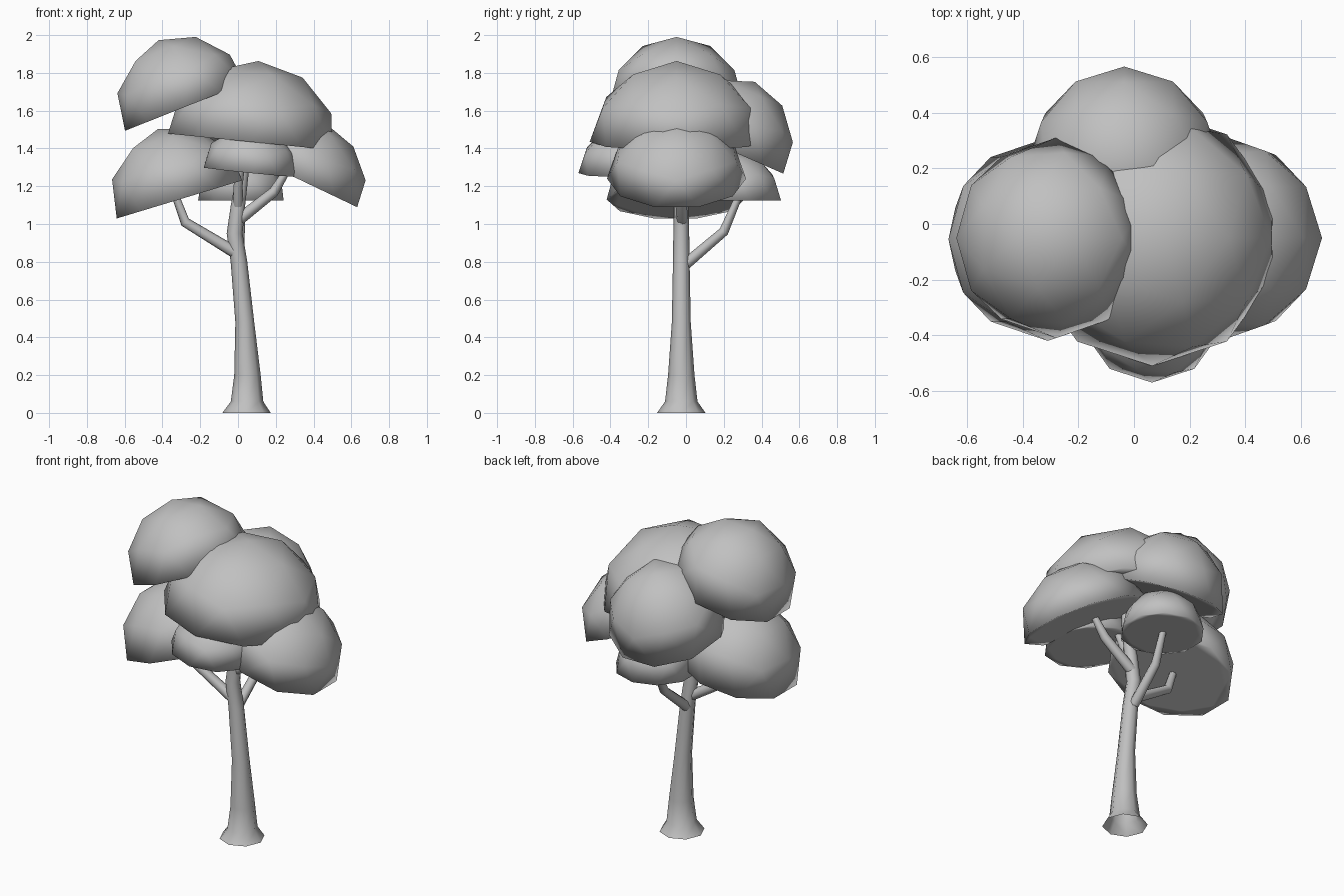
import bpy, bmesh, math
from mathutils import Matrix, Vector

cube = bpy.data.objects.get("Cube")
if cube:
    bpy.data.objects.remove(cube)

grey = bpy.data.materials.new("plain grey")
grey.use_nodes = True
grey.diffuse_color = (0.53, 0.53, 0.53, 1)
grey.node_tree.nodes["Principled BSDF"].inputs["Base Color"].default_value = (0.53, 0.53, 0.53, 1)

UP = Vector((0, 0, 1))


def finish(name, bm, angle):
    """Turn a bmesh into a smooth grey object."""
    bmesh.ops.recalc_face_normals(bm, faces=bm.faces)
    mesh = bpy.data.meshes.new(name)
    bm.to_mesh(mesh)
    bm.free()
    mesh.materials.append(grey)
    obj = bpy.data.objects.new(name, mesh)
    bpy.context.collection.objects.link(obj)
    bpy.ops.object.select_all(action='DESELECT')
    obj.select_set(True)
    bpy.context.view_layer.objects.active = obj
    bpy.ops.object.shade_smooth_by_angle(angle=math.radians(angle))


def tube(name, points, radii, axes, cap_start=True):
    """Eight-sided tapering tube through a list of points."""
    bm = bmesh.new()
    loops = []
    for point, radius, axis in zip(points, radii, axes):
        turn = UP.rotation_difference(axis.normalized())
        steps = [math.tau * i / 8 for i in range(8)]
        loops.append([bm.verts.new(point + turn @ Vector((math.cos(a), math.sin(a), 0)) * radius)
                      for a in steps])
    for low, high in zip(loops, loops[1:]):
        for i in range(8):
            j = (i + 1) % 8
            bm.faces.new((low[i], low[j], high[j], high[i]))
    if cap_start:
        bm.faces.new(loops[0])
    bm.faces.new(loops[-1])
    finish(name, bm, 50)


def branch(name, points, radii):
    points = [Vector(p) for p in points]
    last = len(points) - 1
    axes = [points[min(i + 1, last)] - points[max(i - 1, 0)] for i in range(last + 1)]
    tube(name, points, radii, axes)


def foliage(name, base, axis, radius, height, yaw=0):
    """Tilted low-poly half ball with its lower half pressed flat."""
    bm = bmesh.new()
    bmesh.ops.create_icosphere(bm, subdivisions=2, radius=1)
    for v in bm.verts:
        v.co.z = max(0, v.co.z)
    turn = UP.rotation_difference(Vector(axis).normalized()).to_matrix().to_4x4()
    bm.transform(Matrix.Translation(base) @ turn
                 @ Matrix.Rotation(math.radians(yaw), 4, 'Z')
                 @ Matrix.Diagonal((radius, radius, height, 1)))
    finish(name, bm, 180)


# Trunk: flared foot, slight lean, open underneath
trunk = [(0.045, 0, 0.128), (0.048, 0.06, 0.086), (0.05, 0.2, 0.07), (0.036, 0.48, 0.05),
         (0.005, 0.8, 0.044), (-0.018, 0.95, 0.042), (0.0, 1.1, 0.038), (0.03, 1.3, 0.03),
         (0.05, 1.5, 0.02)]
tube("trunk", [Vector((x, -0.025, z)) for x, z, r in trunk], [r for x, z, r in trunk],
     [UP] * len(trunk), cap_start=False)

# Branches
branch("right_branch", [(0, -0.03, 0.84), (-0.28, -0.04, 1.01), (-0.35, -0.05, 1.2)],
       [0.032, 0.027, 0.018])
branch("left_branch", [(0, -0.02, 1.02), (0.19, -0.03, 1.17), (0.27, -0.04, 1.3)],
       [0.032, 0.027, 0.018])
branch("back_branch", [(0, 0, 0.79), (0.01, 0.2, 0.96), (0.02, 0.29, 1.17)],
       [0.03, 0.026, 0.018])
branch("front_branch", [(0, -0.04, 1.1), (0.0, -0.09, 1.2), (0.02, -0.13, 1.32)],
       [0.026, 0.024, 0.018])

# Foliage: base centre, upward axis, radius, height, yaw
foliage("top_foliage", (-0.28, -0.05, 1.62), (-0.37, 0, 0.93), 0.36, 0.38)
foliage("middle_foliage", (0.065, -0.05, 1.435), (0.1, 0, 1), 0.46, 0.43)
foliage("left_foliage", (0.315, -0.05, 1.24), (0.43, 0, 0.9), 0.368, 0.33)
foliage("right_foliage", (-0.31, -0.055, 1.13), (-0.29, 0, 0.956), 0.365, 0.39)
foliage("back_foliage", (-0.035, 0.21, 1.4), (0, 0.4, 0.916), 0.35, 0.385, 90)
foliage("small_front_foliage", (0.065, -0.31, 1.275), (0.1, -0.02, 1), 0.26, 0.25)
foliage("small_back_foliage", (0.015, 0.265, 1.125), (0, 0, 1), 0.238, 0.26)
